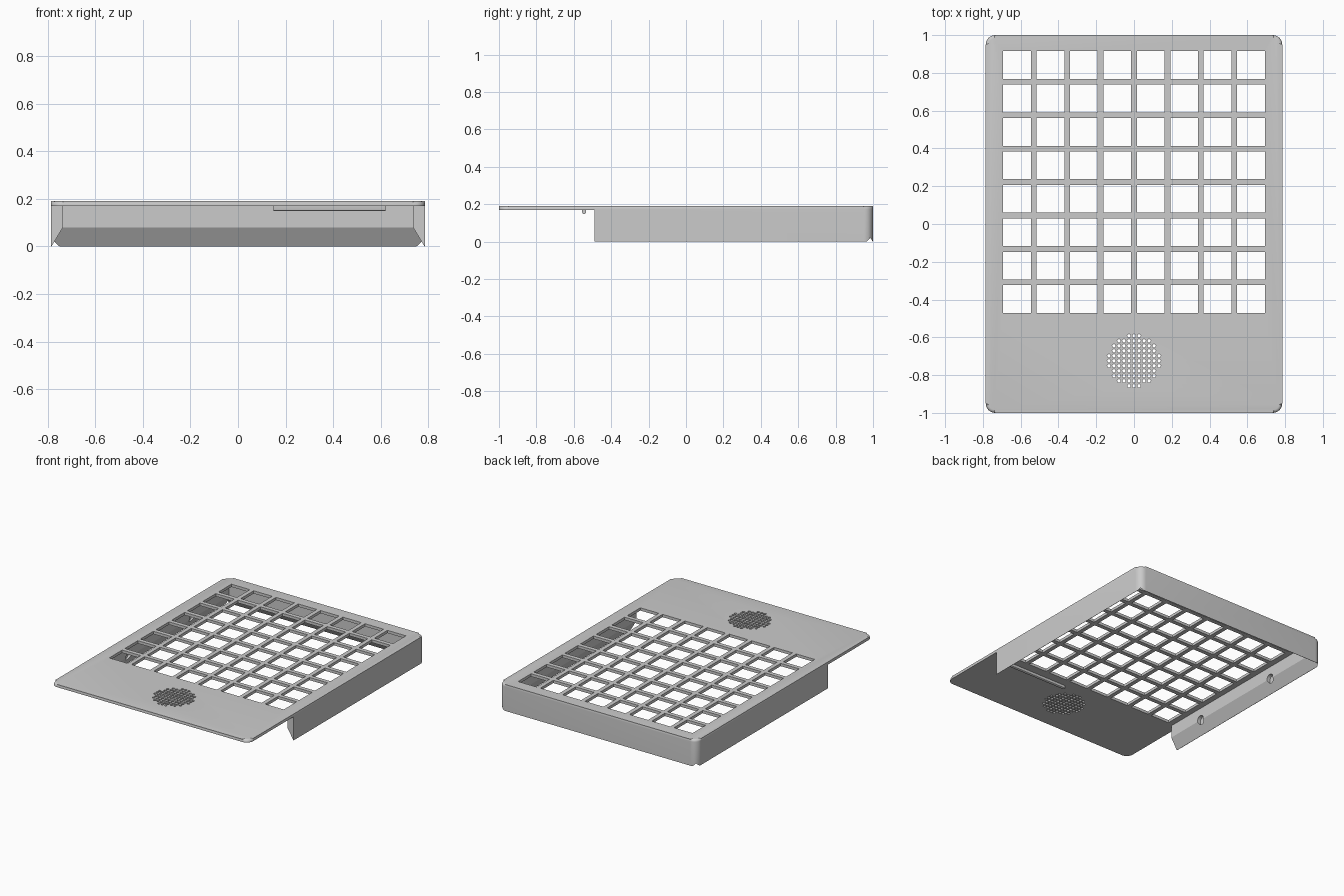
import bpy
import bmesh
import math
from mathutils import Matrix, Vector

cube = bpy.data.objects.get("Cube")
if cube:
    bpy.data.objects.remove(cube, do_unlink=True)

HALF_X, HALF_Y, TOP, PLATE = 0.785, 1.0, 0.19, 0.17
WALL_FRONT, WALL = -0.49, 0.05

grey = bpy.data.materials.new("plain grey")
grey.use_nodes = True
grey.diffuse_color = (0.6, 0.6, 0.6, 1)
grey.node_tree.nodes["Principled BSDF"].inputs["Base Color"].default_value = (0.6, 0.6, 0.6, 1)


def finish(bm, name):
    bmesh.ops.recalc_face_normals(bm, faces=bm.faces)
    mesh = bpy.data.meshes.new(name)
    bm.to_mesh(mesh)
    bm.free()
    mesh.materials.append(grey)
    obj = bpy.data.objects.new(name, mesh)
    bpy.context.collection.objects.link(obj)
    return obj


def loft(bm, lower, upper):
    """Closed solid between two matching loops of points."""
    a = [bm.verts.new(p) for p in lower]
    b = [bm.verts.new(p) for p in upper]
    bm.faces.new(a[::-1])
    bm.faces.new(b)
    n = len(a)
    for i in range(n):
        bm.faces.new((a[i], a[(i + 1) % n], b[(i + 1) % n], b[i]))


def rect(x0, x1, y0, y1, z):
    return [(x0, y0, z), (x1, y0, z), (x1, y1, z), (x0, y1, z)]


def circle(x, y, r, z, sides=12):
    steps = [2 * math.pi * i / sides for i in range(sides)]
    return [(x + r * math.cos(t), y + r * math.sin(t), z) for t in steps]


def rounded_rect(hx, hy, r, z, seg=8):
    pts = []
    for k, (sx, sy) in enumerate([(1, 1), (-1, 1), (-1, -1), (1, -1)]):
        for i in range(seg + 1):
            t = math.pi / 2 * (k + i / seg)
            pts.append((sx * (hx - r) + r * math.cos(t), sy * (hy - r) + r * math.sin(t), z))
    return pts


def activate(obj):
    bpy.ops.object.select_all(action='DESELECT')
    obj.select_set(True)
    bpy.context.view_layer.objects.active = obj


def cut(obj, bm):
    cutter = finish(bm, "cutter")
    cutter.hide_render = True
    mod = obj.modifiers.new("cut", 'BOOLEAN')
    mod.operation = 'DIFFERENCE'
    mod.solver = 'EXACT'
    mod.object = cutter
    activate(obj)
    bpy.ops.object.modifier_apply(modifier=mod.name)
    bpy.data.objects.remove(cutter, do_unlink=True)


# Outer block with rounded corners and a softened top rim
bm = bmesh.new()
loft(bm, rounded_rect(HALF_X, HALF_Y, 0.05, 0), rounded_rect(HALF_X, HALF_Y, 0.05, TOP))
rim = [e for e in bm.edges if all(v.co.z > TOP - 0.001 for v in e.verts)]
bmesh.ops.bevel(bm, geom=rim, offset=0.016, segments=4, profile=0.5, affect='EDGES')
cover = finish(bm, "cover_shell")

# Hollow underside: straight walls, then a chamfer out to a thin lower edge
bm = bmesh.new()
ix, iy = HALF_X - WALL, HALF_Y - WALL
loft(bm, rect(-ix, ix, -1.2, iy, 0.079), rect(-ix, ix, -1.2, iy, PLATE))
cut(cover, bm)
bm = bmesh.new()
flare = 0.072
loft(bm, rect(-ix - flare, ix + flare, -1.2, iy + flare, -0.04), rect(-ix, ix, -1.2, iy, 0.08))
cut(cover, bm)

# Open front below the overhanging plate
bm = bmesh.new()
loft(bm, rect(-1, 1, -1.3, WALL_FRONT, -0.1), rect(-1, 1, -1.3, WALL_FRONT, PLATE))
cut(cover, bm)

# Square key openings
bm = bmesh.new()
PITCH, KEY, KEYS_Y = 0.177, 0.0735, 0.222
for i in range(8):
    for j in range(8):
        x, y = (i - 3.5) * PITCH, KEYS_Y + (j - 3.5) * PITCH
        box = (x - KEY, x + KEY, y - KEY, y + KEY)
        loft(bm, rect(*box, 0.15), rect(*box, 0.25))
cut(cover, bm)

# Round patch of small speaker holes
bm = bmesh.new()
for i in range(-5, 6):
    for j in range(-5, 6):
        if i * i + j * j <= 26:
            x, y = i * 0.0265, -0.725 + j * 0.0265
            loft(bm, circle(x, y, 0.0095, 0.15), circle(x, y, 0.0095, 0.25))
cut(cover, bm)

# Two blind round sockets inside one side wall
bm = bmesh.new()
for y in (-0.19, 0.53):
    place = Matrix.Translation((-ix, y, 0.085)) @ Matrix.Rotation(math.pi / 2, 4, 'Y')
    ends = [[place @ Vector(p) for p in circle(0, 0, 0.03, z, 20)] for z in (-0.025, 0.03)]
    loft(bm, *ends)
cut(cover, bm)

# Thin rounded rib under the front plate
bm = bmesh.new()
loft(bm, rect(0.15, 0.62, -0.555, -0.535, 0.148), rect(0.15, 0.62, -0.555, -0.535, 0.172))
lower = [e for e in bm.edges if all(v.co.z < 0.15 for v in e.verts)
         and abs(e.verts[0].co.x - e.verts[1].co.x) > 0.1]
bmesh.ops.bevel(bm, geom=lower, offset=0.008, segments=3, profile=0.5, affect='EDGES')
rib = finish(bm, "underside_rib")

for obj in (cover, rib):
    activate(obj)
    bpy.ops.object.shade_smooth_by_angle(angle=math.radians(30))
